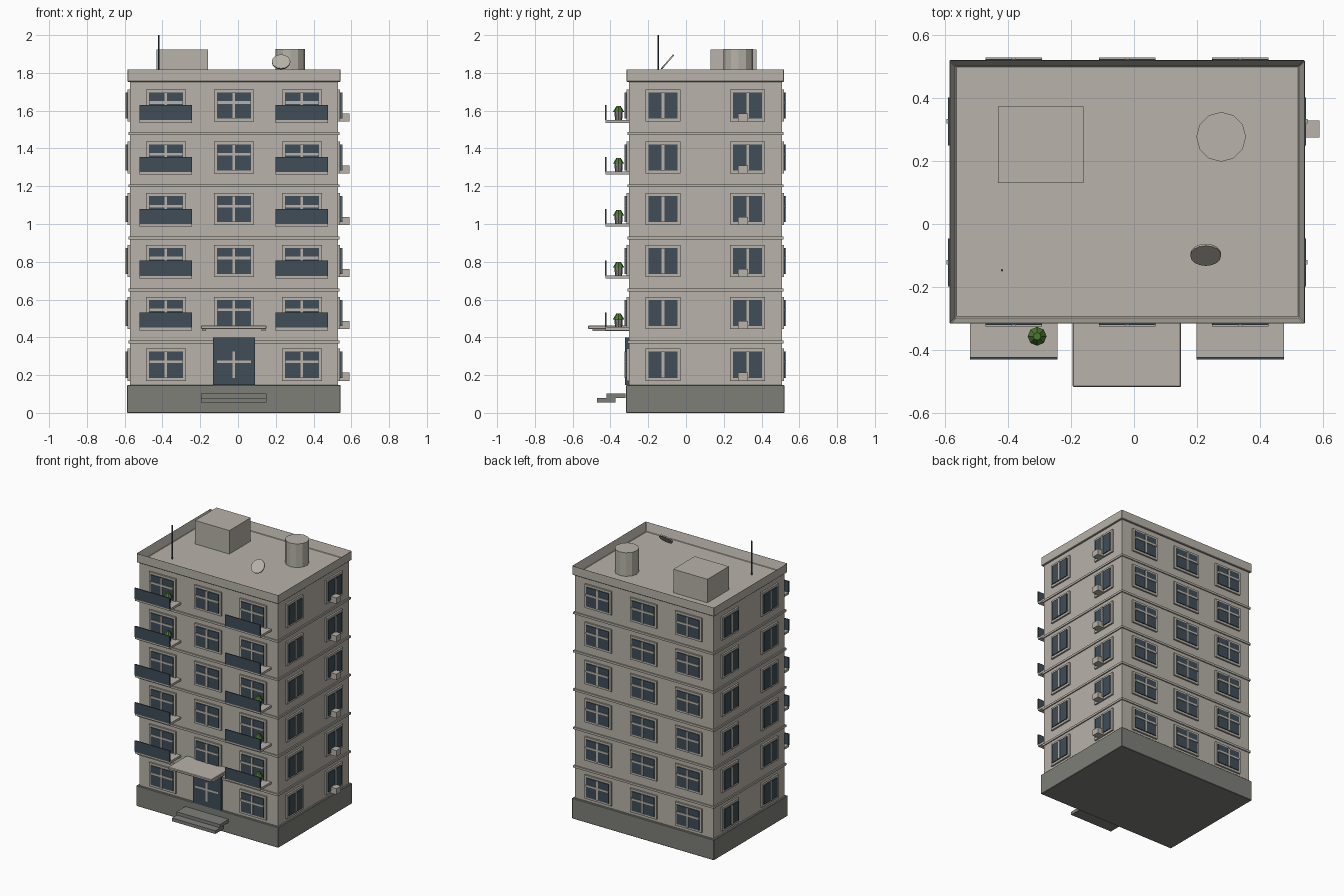
import bpy, bmesh
from math import radians
from mathutils import Matrix, Vector

if "Cube" in bpy.data.objects:
    bpy.data.objects.remove(bpy.data.objects["Cube"])


def material(name, rgb):
    m = bpy.data.materials.new(name)
    m.use_nodes = True
    m.diffuse_color = (*rgb, 1)
    m.node_tree.nodes["Principled BSDF"].inputs["Base Color"].default_value = (*rgb, 1)
    return m


concrete = material("warm concrete", (0.48, 0.45, 0.40))
stone = material("dark stone", (0.21, 0.21, 0.19))
glass = material("blue grey", (0.05, 0.075, 0.095))
leaf = material("leaf green", (0.07, 0.19, 0.03))

CX, CY = -0.022, 0.102      # centre of the tower
HX, HY = 0.551, 0.405       # half size of the walls
FLOORS, STEP = 6, 0.2745
SILL = 0.17                 # bottom of the lowest window
FRONT = CY - HY
parts = {}


def part(name, mat):
    return parts.setdefault(name, (bmesh.new(), mat))[0]


def box(name, mat, x, y, z, frame=Matrix()):
    """Add a box given as three (low, high) ranges to a named part."""
    mid = Vector([(a + b) / 2 for a, b in (x, y, z)])
    size = [b - a for a, b in (x, y, z)]
    bmesh.ops.create_cube(part(name, mat), size=1,
                          matrix=frame @ Matrix.Translation(mid) @ Matrix.Diagonal((*size, 1)))


def cone(name, mat, sides, r1, r2, depth, centre, tilt=0):
    bmesh.ops.create_cone(part(name, mat), cap_ends=True, segments=sides, radius1=r1, radius2=r2,
                          depth=depth, matrix=Matrix.Translation(centre) @ Matrix.Rotation(tilt, 4, "X"))


def ring(name, mat, grow, z):
    """Add a slab that follows the tower plan."""
    box(name, mat, (CX - HX - grow, CX + HX + grow), (CY - HY - grow, CY + HY + grow), z)


def window(frame, u, z, width, crossbar):
    """Window on a wall: local x along the wall, -y outwards."""
    h, g = width / 2, width / 2 - 0.016
    box("window_frames", concrete, (u - h, u + h), (-0.012, 0.01), (z, z + 0.17), frame)
    box("window_panes", glass, (u - g, u + g), (-0.018, 0), (z + 0.016, z + 0.154), frame)
    box("window_bars", concrete, (u - 0.007, u + 0.007), (-0.023, 0), (z + 0.016, z + 0.154), frame)
    if crossbar:
        box("window_bars", concrete, (u - g, u + g), (-0.023, 0), (z + 0.094, z + 0.108), frame)


# Main volume
ring("plinth", stone, 0.014, (0, 0.148))
ring("walls", concrete, 0, (0.148, 1.755))
for i in range(1, FLOORS):
    z = 0.367 + (i - 1) * 0.276
    ring("floor_bands", concrete, 0.008, (z, z + 0.015))

# Parapet with sunken roof
ring("parapet", concrete, 0.013, (1.753, 1.82))
bm = part("parapet", concrete)
bm.normal_update()
top = max(bm.faces, key=lambda f: f.calc_center_median().z)
bmesh.ops.inset_region(bm, faces=[top], thickness=0.026)
bmesh.ops.translate(bm, verts=top.verts, vec=(0, 0, -0.064))

# Windows on all four walls
for turn in range(4):
    wide = turn % 2 == 0
    wall = (Matrix.Translation((CX, CY, 0)) @ Matrix.Rotation(radians(90 * turn), 4, "Z")
            @ Matrix.Translation((0, -HY if wide else -HX, 0)))
    for i in range(FLOORS):
        for u in (-0.36, 0, 0.36) if wide else (-0.224, 0.224):
            window(wall, u, SILL + i * STEP, 0.212 if wide else 0.185, wide)

# Balconies, plants and air conditioners
for i in range(FLOORS):
    z = SILL + i * STEP
    box("air_conditioners", concrete, (CX + HX, 0.59), (0.275, 0.329), (z, z + 0.043))
    if i == 0:
        continue
    z -= 0.007
    for x in (CX - 0.36, CX + 0.36):
        box("balcony_slabs", concrete, (x - 0.139, x + 0.139), (-0.425, FRONT), (z, z + 0.016))
        box("balcony_railings", glass, (x - 0.139, x + 0.139), (-0.43, -0.422), (z + 0.014, z + 0.094))
    x = CX + 0.074 + (0.36 if i < 4 else -0.36)
    cone("plant_pots", stone, 8, 0.019, 0.022, 0.044, (x, -0.357, z + 0.038))
    cone("plant_leaves", leaf, 8, 0.03, 0.012, 0.03, (x, -0.357, z + 0.073))

# Entrance
box("door", glass, (-0.132, 0.09), (FRONT - 0.021, FRONT), (0.148, 0.398))
box("canopy", concrete, (-0.195, 0.15), (-0.518, FRONT), (0.444, 0.462))
for x in (-0.19, 0.125):
    box("canopy_brackets", concrete, (x, x + 0.02), (-0.495, FRONT), (0.433, 0.446))
for y, z in ((-0.42, 0.08), (-0.472, 0.055)):
    box("entrance_steps", stone, (-0.195, 0.15), (y, y + 0.1), (z, z + 0.023))

# Rooftop equipment
box("stair_house", concrete, (-0.432, -0.16), (0.13, 0.373), (1.75, 1.925))
cone("water_tank", concrete, 12, 0.079, 0.079, 0.175, (0.277, 0.277, 1.838))
cone("antenna", glass, 6, 0.004, 0.004, 0.25, (-0.42, -0.147, 1.875))
cone("dish", concrete, 16, 0.049, 0.049, 0.008, (0.228, -0.098, 1.858), radians(49))

# Turn the collected parts into objects
for name, (bm, mat) in parts.items():
    mesh = bpy.data.meshes.new(name)
    bm.to_mesh(mesh)
    bm.free()
    mesh.materials.append(mat)
    obj = bpy.data.objects.new(name, mesh)
    bpy.context.collection.objects.link(obj)
    if name in ("plinth", "parapet", "canopy"):
        bevel = obj.modifiers.new("soft edges", "BEVEL")
        bevel.width, bevel.segments = 0.003, 1
